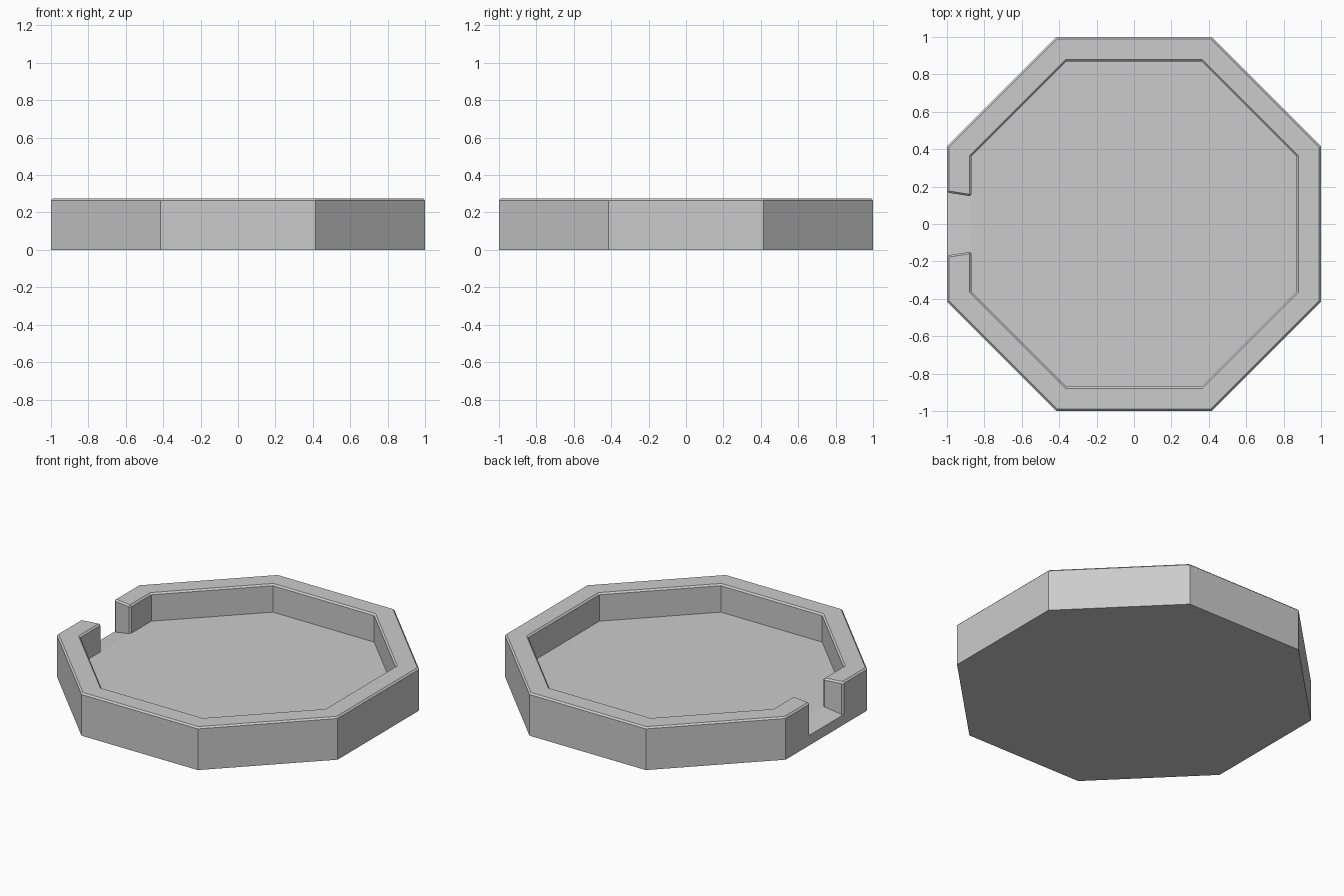
import bpy, bmesh, math

if "Cube" in bpy.data.objects:
    bpy.data.objects.remove(bpy.data.objects["Cube"])

R, R_IN = 1.0, 0.87            # outer and inner flat-to-centre distances
LIP, FLOOR, TOP = 0.065, 0.095, 0.275


def octagon(apothem):
    # corners run from just past the -x side, all the way round
    r = apothem / math.cos(math.pi / 8)
    return [(r * math.cos(a), r * math.sin(a))
            for a in (math.pi * (9 / 8 + i / 4) for i in range(8))]


def make_object(name, bm):
    bmesh.ops.recalc_face_normals(bm, faces=bm.faces)
    mesh = bpy.data.meshes.new(name)
    bm.to_mesh(mesh)
    bm.free()
    obj = bpy.data.objects.new(name, mesh)
    bpy.context.collection.objects.link(obj)
    return obj


def bridge(bm, a, b, closed=True):
    n = len(a)
    for i in range(n if closed else n - 1):
        j = (i + 1) % n
        bm.faces.new((a[i], a[j], b[j], b[i]))


def ring(bm, pts, z):
    return [bm.verts.new((x, y, z)) for x, y in pts]


# Base slab: raised floor, sloping to a lower sill that shows in the gap
bm = bmesh.new()
bottom = ring(bm, octagon(R), 0)
sill = ring(bm, octagon(R), LIP)
floor = ring(bm, octagon(R_IN), FLOOR)
bridge(bm, bottom, sill)
bridge(bm, sill, floor)
bm.faces.new(bottom)
bm.faces.new(floor)
make_object("tray_base", bm)

# Rim wall: open ring with a flared gap on the -x side
outer = [(-R, -0.168)] + octagon(R) + [(-R, 0.168)]
inner = [(-R_IN, -0.148)] + octagon(R_IN) + [(-R_IN, 0.148)]
bm = bmesh.new()
o0, i0 = ring(bm, outer, LIP), ring(bm, inner, LIP)
o1, i1 = ring(bm, outer, TOP), ring(bm, inner, TOP)
for a, b in ((o0, o1), (o1, i1), (i1, i0), (i0, o0)):
    bridge(bm, a, b, closed=False)
for k in (0, -1):
    bm.faces.new((o0[k], o1[k], i1[k], i0[k]))
bmesh.ops.recalc_face_normals(bm, faces=bm.faces)

# Small chamfer on the rim and the gap corners
sharp = [e for e in bm.edges
         if e.calc_face_angle(0) > math.radians(60)
         and max(v.co.z for v in e.verts) > LIP + 0.01]
bmesh.ops.bevel(bm, geom=sharp, offset=0.01, segments=1,
                affect='EDGES', profile=0.5)
make_object("rim_wall", bm)
